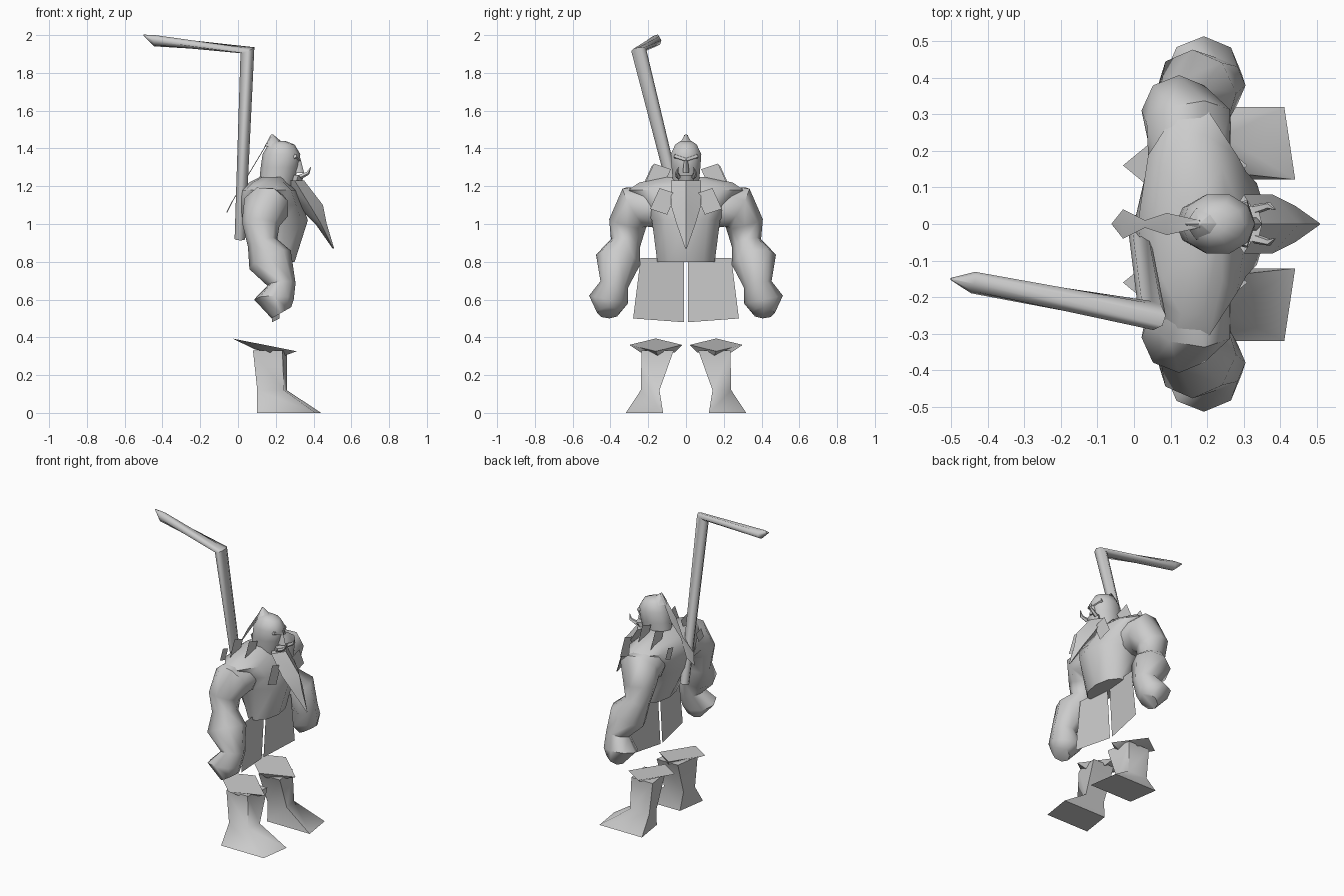
import bpy, bmesh, math
from mathutils import Vector

default_cube = bpy.data.objects.get("Cube")
if default_cube:
    bpy.data.objects.remove(default_cube)

colour = (.6, .6, .6, 1)
grey = bpy.data.materials.new("light_grey")
grey.use_nodes = True
grey.diffuse_color = colour
grey.node_tree.nodes["Principled BSDF"].inputs["Base Color"].default_value = colour


def add_object(name, bm):
    bmesh.ops.recalc_face_normals(bm, faces=bm.faces)
    mesh = bpy.data.meshes.new(name)
    bm.to_mesh(mesh)
    mesh.materials.append(grey)
    part = bpy.data.objects.new(name, mesh)
    bpy.context.collection.objects.link(part)
    bpy.ops.object.select_all(action='DESELECT')
    part.select_set(True)
    bpy.context.view_layer.objects.active = part
    bpy.ops.object.shade_smooth_by_angle(angle=math.radians(60))


def finish(name, bm, paired):
    """Make the object, or a left and a mirrored right one."""
    if paired:
        add_object("left_" + name, bm)
        bmesh.ops.scale(bm, vec=(1, -1, 1), verts=bm.verts)
        add_object("right_" + name, bm)
    else:
        add_object(name, bm)
    bm.free()


def skin(name, rings, paired):
    """Join closed rings of points and cap both ends."""
    bm = bmesh.new()
    loops = [[bm.verts.new(point) for point in ring] for ring in rings]
    for low, high in zip(loops, loops[1:]):
        for i in range(len(low)):
            bm.faces.new((low[i - 1], low[i], high[i], high[i - 1]))
    bm.faces.new(loops[0])
    bm.faces.new(loops[-1])
    finish(name, bm, paired)


def ellipse(centre, u, v, sides, turn=0):
    angles = [math.tau * (i + turn) / sides for i in range(sides)]
    return [centre + u * math.cos(a) + v * math.sin(a) for a in angles]


def stack(name, levels, sides=10, paired=False, turn=0, slope=0, skew=0):
    """Level rings: x, y, z, half depth, half width; slope drops the front, skew draws back the side."""
    rings = []
    for x, y, z, depth, width in levels:
        u, v = Vector((depth, 0, -depth * slope)), Vector((-width * skew, width, 0))
        rings.append(ellipse(Vector((x, y, z)), u, v, sides, turn))
    skin(name, rings, paired)


def tube(name, path, sides=8, paired=False):
    """Rings square to a path of x, y, z, radius."""
    points = [Vector(p[:3]) for p in path]
    rings = []
    for i, point in enumerate(points):
        before = points[max(i - 1, 0)]
        after = points[min(i + 1, len(points) - 1)]
        along = (after - before).normalized()
        across = along.cross(Vector((1, 1, 0))).normalized()
        radius = path[i][3]
        rings.append(ellipse(point, across * radius, along.cross(across) * radius, sides))
    skin(name, rings, paired)


def sheet(name, points):
    bm = bmesh.new()
    bm.faces.new([bm.verts.new(point) for point in points])
    finish(name, bm, True)


# Torso and head
stack("torso", [(.21, 0, .8, .09, .16), (.19, 0, 1.02, .18, .19), (.17, 0, 1.1, .17, .24),
                (.16, 0, 1.18, .15, .32), (.16, 0, 1.22, .1, .26), (.18, 0, 1.25, .06, .1)])
stack("head", [(.2, 0, 1.2, .09, .07), (.22, 0, 1.3, .1, .08), (.23, 0, 1.37, .1, .085),
               (.23, 0, 1.42, .07, .06), (.22, 0, 1.44, .03, .03)])
stack("topknot", [(.2, 0, 1.41, .06, .05), (.18, 0, 1.475, .005, .005)], 6)
stack("nose", [(.32, 0, 1.27, .03, .02), (.31, 0, 1.35, .02, .01)], 6)
stack("lower_lip", [(.31, 0, 1.23, .03, .04), (.32, 0, 1.26, .03, .05)], 8)

# Beard sweeping forward to a point
stack("beard", [(.3, 0, 1.23, .05, .08), (.38, 0, 1.1, .07, .08),
                (.44, 0, 1, .03, .05), (.505, 0, .87, .004, .004)], 4)

# Thin braid hanging behind the head
stack("braid", [(.18, 0, 1.47, .002, .01), (.09, 0, 1.32, .002, .03), (.03, 0, 1.22, .002, .01),
                (-.03, 0, 1.12, .002, .04), (-.06, 0, 1.06, .002, .002)], 4)

# Staff with its cranked top
tube("staff", [(.01, 0, .92, .028), (.05, -.25, 1.92, .04),
               (-.44, -.16, 1.97, .03), (-.5, -.15, 2, .003)], 8)

# Arms from shoulder to fist
tube("arm", [(.15, .16, 1.09, .11), (.15, .27, 1.09, .125), (.12, .31, 1, .1),
             (.13, .32, .9, .08), (.17, .36, .81, .12), (.23, .38, .68, .075),
             (.19, .41, .6, .105), (.23, .41, .53, .06)], paired=True)

# Boots with flared four-pointed cuffs
stack("boot", [(.27, .22, 0, .22, .14), (.18, .19, .12, .1, .07), (.17, .15, .33, .11, .12)],
      4, paired=True, turn=.5, skew=.15)
stack("cuff", [(.17, .15, .32, .08, .09), (.14, .16, .36, .17, .14)], 4, paired=True, slope=.2)

# Kilt panels
sheet("kilt_panel", [(.2, .01, .82), (.22, .24, .82), (.22, .28, .5), (.18, .01, .48)])

# Diamond plates hung round the collar
upward, outward = Vector((0, .02, .07)), Vector((0, .07, -.04))
for place, x, y, z, size in (("chest", .35, .12, 1.12, 1), ("shoulder", .2, .15, 1.25, 1),
                             ("rear", .1, .16, 1.24, 1), ("back", .01, .16, 1.18, .6)):
    centre, up, out = Vector((x, y, z)), upward * size, outward * size
    sheet(place + "_plate", [centre + up, centre + out, centre - up, centre - out])

# Tusks and brows
tube("tusk", [(.33, .04, 1.25, .014), (.37, .05, 1.27, .01), (.385, .04, 1.3, .002)], 5, True)
tube("brow", [(.32, 0, 1.34, .012), (.3, .06, 1.36, .012)], 5, True)
